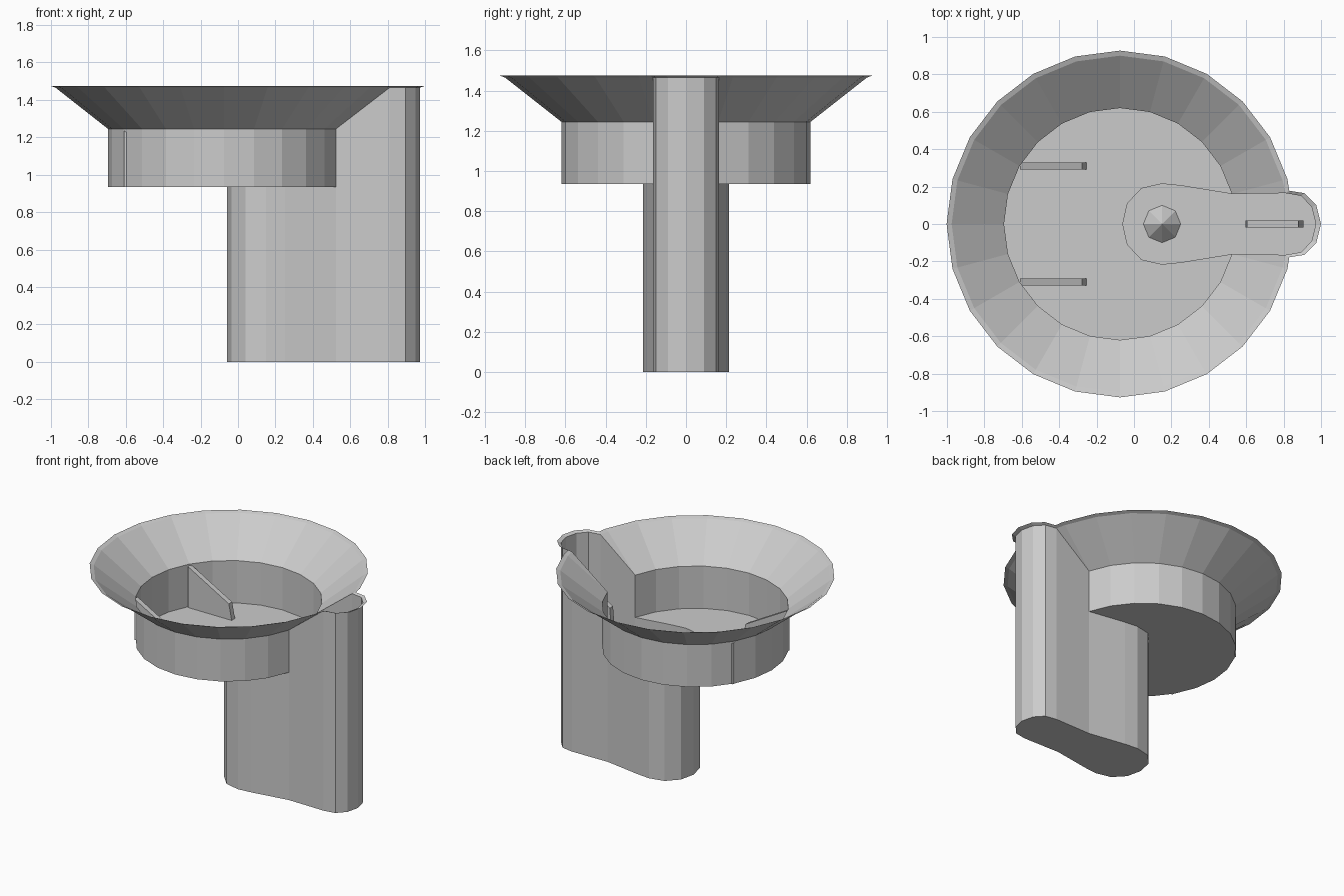
import bpy, bmesh
from math import sin, cos, radians

if "Cube" in bpy.data.objects:
    bpy.data.objects.remove(bpy.data.objects["Cube"])

CX = -0.075                       # basin centre
FLOOR, WALL_TOP, FLARE_TOP, LIP_TOP = 0.935, 1.245, 1.465, 1.475


def finish(name, bm):
    bmesh.ops.remove_doubles(bm, verts=bm.verts, dist=0.0005)
    bmesh.ops.recalc_face_normals(bm, faces=bm.faces)
    mesh = bpy.data.meshes.new(name)
    bm.to_mesh(mesh)
    bm.free()
    obj = bpy.data.objects.new(name, mesh)
    bpy.context.collection.objects.link(obj)
    return obj


def face(bm, pts):
    bm.faces.new([bm.verts.new(p) for p in pts])


def strip(bm, low, high):
    # wall between two open chains of points
    for i in range(len(low) - 1):
        face(bm, (low[i], low[i + 1], high[i + 1], high[i]))


def at(pts, z):
    return [(x, y, z) for x, y in pts]


def arc(r):
    # 24-sided circle, open where the column passes through
    return [(CX + r * cos(radians(a)), r * sin(radians(a))) for a in range(15, 346, 15)]


def mirrored(half):
    # the last point of the half lies on the axis
    return half + [(x, -y) for x, y in reversed(half[:-1])]


# Plan outlines
basin, flare, lip = arc(0.62), arc(0.90), arc(0.927)
start, end = basin[0], basin[-1]
nose = [start] + mirrored([(0.25, 0.205), (0.15, 0.215), (0.04, 0.19),
                           (-0.035, 0.11), (-0.06, 0)]) + [end]
tail = mirrored([(0.81, 0.165), (0.895, 0.15), (0.95, 0.09), (0.972, 0)])
tail_lip = mirrored([(0.83, 0.178), (0.91, 0.165), (0.975, 0.1), (1.0, 0)])

# Basin, hollow column and rim as one continuous shell
bm = bmesh.new()
face(bm, at(basin, FLOOR) + at(nose[::-1][1:-1], FLOOR))      # basin floor
strip(bm, at(basin, FLOOR), at(basin, WALL_TOP))              # basin wall
strip(bm, at(basin, WALL_TOP), at(flare, FLARE_TOP))          # flare
strip(bm, at(nose, 0), at(nose, FLOOR))                       # column nose
strip(bm, at(tail, 0), at(tail, FLARE_TOP))                   # column tail
for corner, side, top in ((start, tail[0], flare[0]), (end, tail[-1], flare[-1])):
    face(bm, ((*corner, 0), (*side, 0), (*side, FLARE_TOP),
              (*corner, WALL_TOP), (*corner, FLOOR)))         # column cheek
    face(bm, ((*corner, WALL_TOP), (*top, FLARE_TOP), (*side, FLARE_TOP)))
rim_in = flare + tail[::-1] + flare[:1]
rim_out = lip + tail_lip[::-1] + lip[:1]
strip(bm, at(rim_in, FLARE_TOP), at(rim_out, LIP_TOP))        # thin lip
face(bm, at(nose + tail[::-1], 0))                            # column base
finish("basin_and_column", bm)


# Ribs: extruded wedge profiles
def rib(name, profile, y):
    bm = bmesh.new()
    face(bm, [(x, y - 0.019, z) for x, z in profile])
    geo = bmesh.ops.extrude_face_region(bm, geom=bm.faces[:])["geom"]
    bmesh.ops.translate(bm, vec=(0, 0.038, 0),
                        verts=[g for g in geo if isinstance(g, bmesh.types.BMVert)])
    finish(name, bm)


wedge = [(-0.61, FLOOR), (-0.255, FLOOR), (-0.278, 1.05), (-0.61, 1.235)]
rib("rib_left", wedge, 0.31)
rib("rib_right", wedge, -0.31)
rib("rib_column", [(0.595, FLOOR), (0.905, FLOOR), (0.88, 1.22), (0.605, 1.05)], 0)

# Small cone on the floor inside the column
bm = bmesh.new()
bmesh.ops.create_cone(bm, cap_ends=False, segments=8, radius1=0.1, radius2=0, depth=0.1)
bmesh.ops.translate(bm, verts=bm.verts, vec=(0.15, 0, 0.052))
finish("drain_cone", bm)
